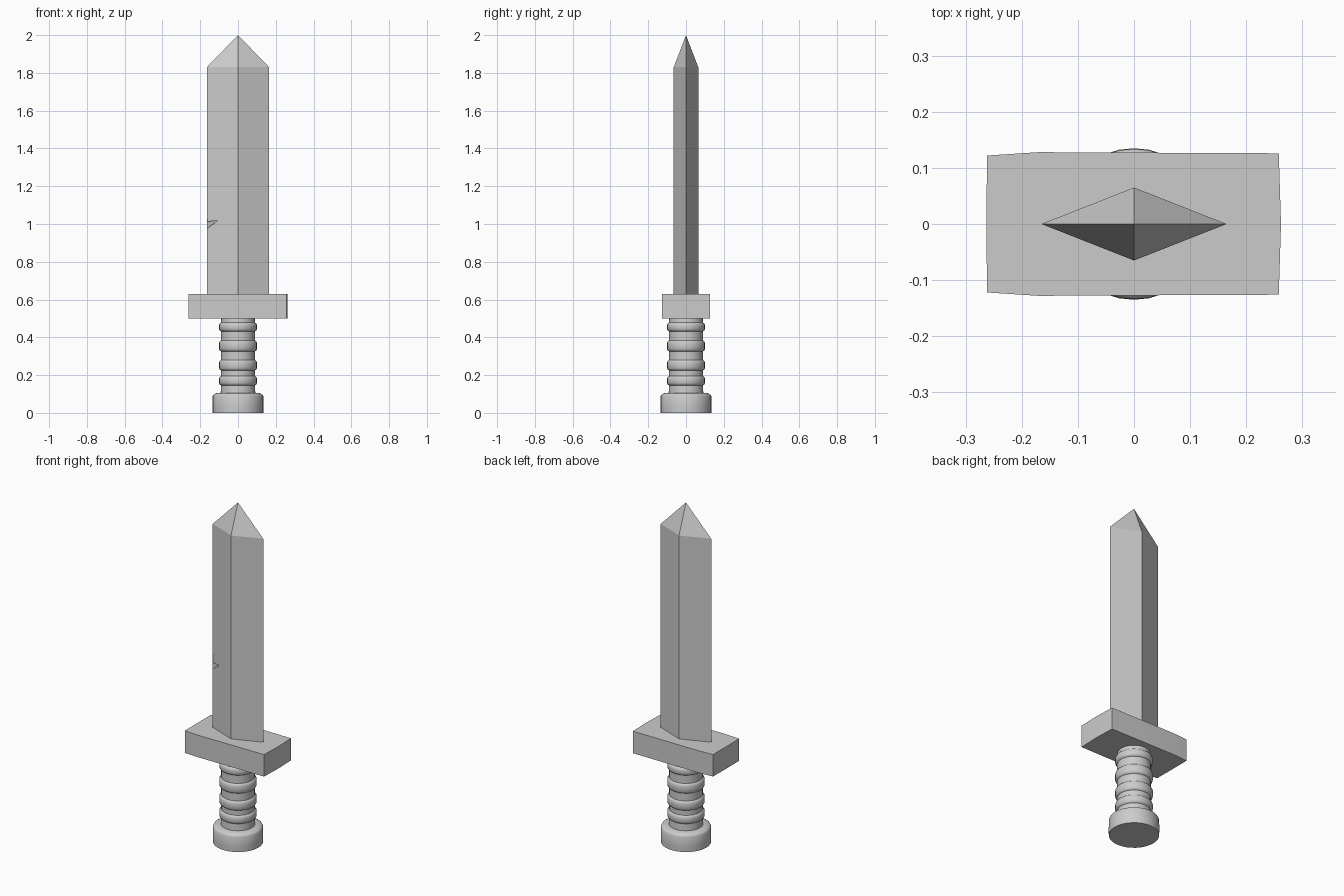
import bpy, bmesh, math

if "Cube" in bpy.data.objects:
    bpy.data.objects.remove(bpy.data.objects["Cube"])


def finish(name, bm, smooth=False):
    bmesh.ops.recalc_face_normals(bm, faces=bm.faces)
    mesh = bpy.data.meshes.new(name)
    bm.to_mesh(mesh)
    bm.free()
    ob = bpy.data.objects.new(name, mesh)
    bpy.context.collection.objects.link(ob)
    if smooth:
        bpy.ops.object.select_all(action='DESELECT')
        ob.select_set(True)
        bpy.context.view_layer.objects.active = ob
        bpy.ops.object.shade_smooth_by_angle(angle=math.radians(35))
    return ob


def lathe(name, profile, sides=32):
    bm = bmesh.new()
    rings = []
    for r, z in profile:
        rings.append([bm.verts.new((r * math.cos(2 * math.pi * i / sides),
                                    r * math.sin(2 * math.pi * i / sides), z))
                      for i in range(sides)])
    for a, b in zip(rings, rings[1:]):
        for i in range(sides):
            j = (i + 1) % sides
            bm.faces.new((a[i], a[j], b[j], b[i]))
    bm.faces.new(rings[0])
    bm.faces.new(rings[-1])
    return finish(name, bm, True)


# Blade: diamond section, with chips running straight through each edge
W, D, BASE, SHOULDER, TIP = 0.165, 0.065, 0.62, 1.83, 2.0
left_edge = [(-W, BASE), (-W, 0.975), (-0.105, 1.02), (-0.162, 1.012),
             (-0.125, 1.055), (-W, 1.068), (-W, SHOULDER)]
right_edge = [(W, BASE), (W, 1.47), (0.145, 1.482), (0.137, 1.492),
              (0.145, 1.5), (W, 1.508), (W, SHOULDER)]
bm = bmesh.new()
tip = bm.verts.new((0, 0, TIP))
ridge = {s: (bm.verts.new((0, s * D, BASE)), bm.verts.new((0, s * D, SHOULDER)))
         for s in (-1, 1)}
base_corners = []
for edge in (left_edge, right_edge):
    front, back = [], []
    for x, z in edge:
        y = D * (1 - abs(x) / W)
        f = bm.verts.new((x, -y, z))
        front.append(f)
        back.append(f if y < 1e-5 else bm.verts.new((x, y, z)))
    for s, pts in ((-1, front), (1, back)):
        low, high = ridge[s]
        bm.faces.new([low] + pts + [high])
        bm.faces.new((high, pts[-1], tip))
    # chip walls between the two sides
    for i in range(len(edge) - 1):
        quad = list(dict.fromkeys((front[i], front[i + 1], back[i + 1], back[i])))
        if len(quad) > 2:
            bm.faces.new(quad)
    base_corners.append(front[0])
bm.faces.new((base_corners[0], ridge[-1][0], base_corners[1], ridge[1][0]))
bmesh.ops.triangulate(bm, faces=[f for f in bm.faces if len(f.verts) > 4])
finish("blade", bm)

# Guard: slightly uneven block
half = [(-0.262, 0.122), (-0.17, 0.128), (0.04, 0.127), (0.258, 0.126)]
outline = ([(x, -y) for x, y in half] + [(0.262, 0)]
           + [(x, y) for x, y in reversed(half)] + [(-0.263, 0)])
bm = bmesh.new()
face = bm.faces.new([bm.verts.new((x, y, 0.5)) for x, y in outline])
ext = bmesh.ops.extrude_face_region(bm, geom=[face])
bmesh.ops.translate(bm, vec=(0, 0, 0.13),
                    verts=[v for v in ext["geom"] if isinstance(v, bmesh.types.BMVert)])
finish("guard", bm, True)

# Grip: shaft with four raised bands
profile = [(0.092, 0.095)]
for low, high in ((0.15, 0.192), (0.229, 0.277), (0.33, 0.38), (0.436, 0.474)):
    profile += [(0.09, low - 0.004), (0.096, low), (0.1, low + 0.008),
                (0.1, high - 0.008), (0.096, high), (0.09, high + 0.004)]
profile.append((0.088, 0.505))
lathe("grip", profile)

# Pommel: thick disc with a softened upper rim
lathe("pommel", [(0.134, 0), (0.135, 0.03), (0.134, 0.088),
                 (0.13, 0.096), (0.116, 0.104), (0.09, 0.106)])
